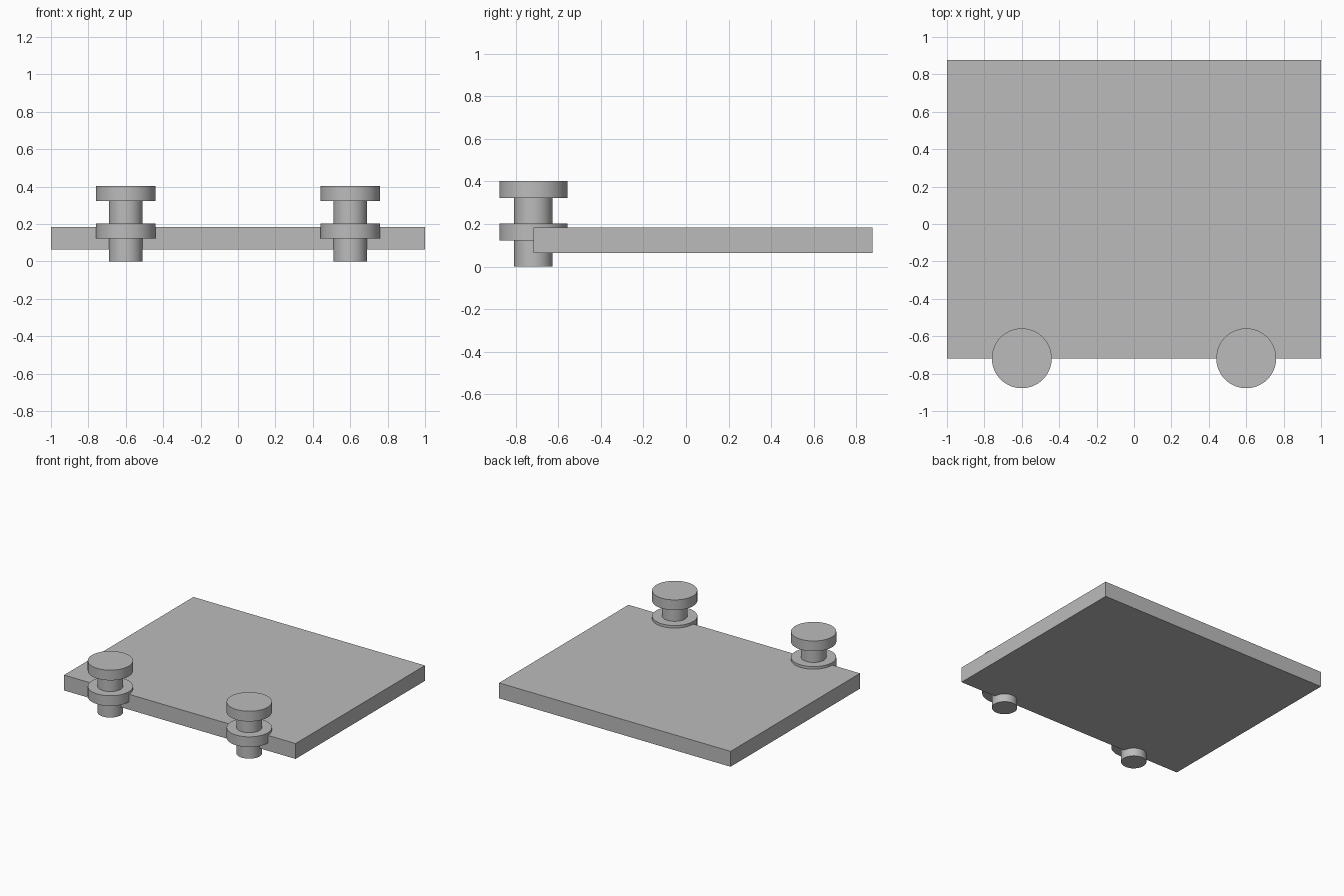
import bpy
import math

cube = bpy.data.objects.get("Cube")
if cube:
    bpy.data.objects.remove(cube, do_unlink=True)

# Single plain grey
grey = bpy.data.materials.new("plain_grey")
grey.use_nodes = True
colour = (0.5, 0.5, 0.5, 1)
grey.diffuse_color = colour
grey.node_tree.nodes["Principled BSDF"].inputs["Base Color"].default_value = colour

PLATE_FRONT, PLATE_BACK = -0.718, 0.878


def finish(obj, name):
    obj.name = name
    obj.data.name = name
    obj.data.materials.append(grey)


def cylinder(name, x, radius, bottom, top):
    bpy.ops.mesh.primitive_cylinder_add(
        vertices=64, radius=radius, depth=top - bottom,
        location=(x, PLATE_FRONT, (bottom + top) / 2))
    finish(bpy.context.object, name)
    bpy.ops.object.shade_smooth_by_angle(angle=math.radians(30))


# Flat slab
bpy.ops.mesh.primitive_cube_add(
    size=1, location=(0, (PLATE_FRONT + PLATE_BACK) / 2, 0.123))
plate = bpy.context.object
plate.scale = (2, PLATE_BACK - PLATE_FRONT, 0.12)
bpy.ops.object.transform_apply(location=False, rotation=False, scale=True)
finish(plate, "plate")

# Two flanged posts centred on the front edge
for side, x in (("right", -0.6), ("left", 0.6)):
    cylinder(f"{side}_post", x, 0.09, 0, 0.33)
    cylinder(f"{side}_lower_flange", x, 0.16, 0.123, 0.203)
    cylinder(f"{side}_upper_flange", x, 0.16, 0.323, 0.403)
